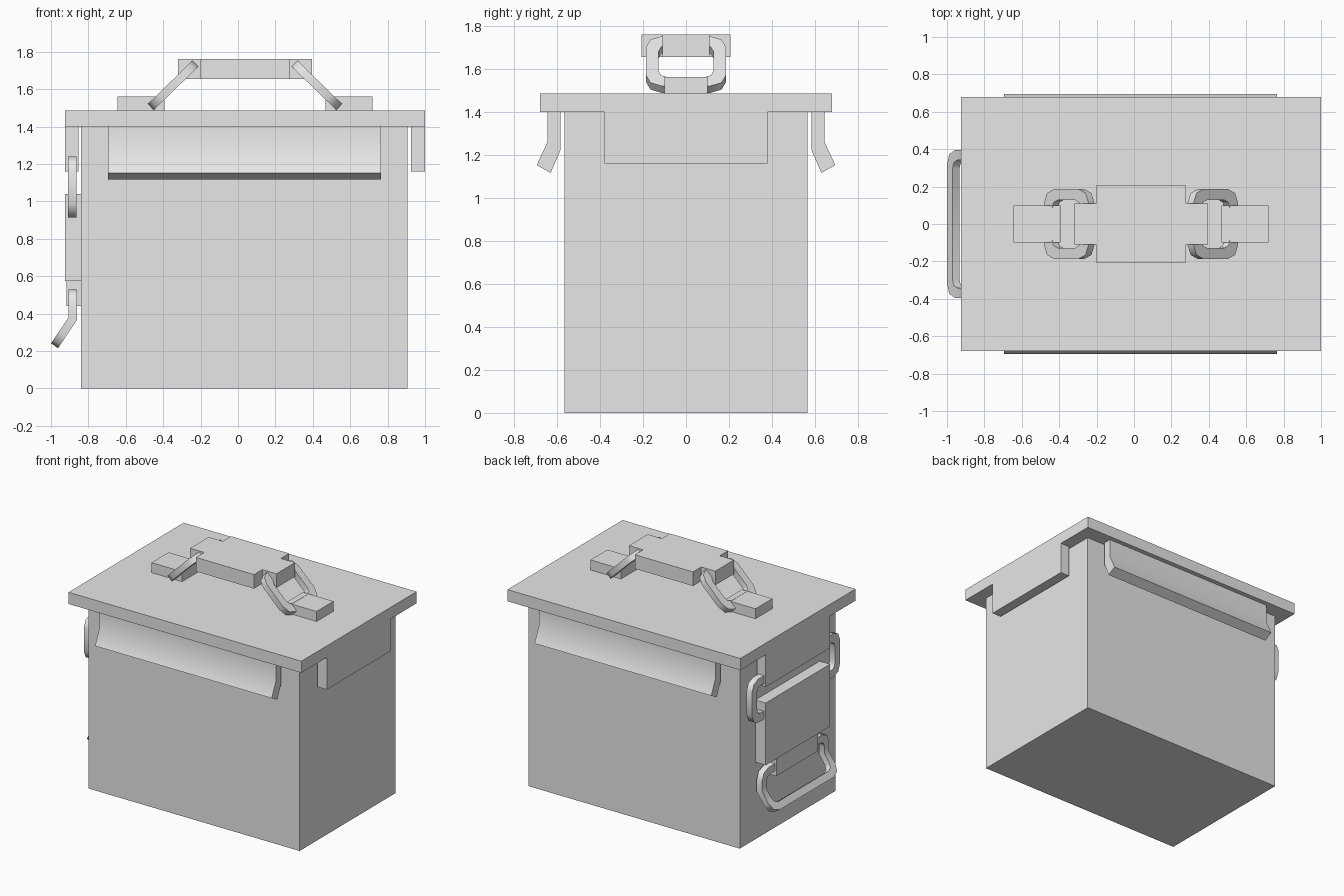
import bpy
import bmesh
from math import radians, cos, sin, pi
from mathutils import Vector

if "Cube" in bpy.data.objects:
    bpy.data.objects.remove(bpy.data.objects["Cube"], do_unlink=True)

grey = bpy.data.materials.new("plain_grey")
grey.use_nodes = True
grey.diffuse_color = (0.8, 0.8, 0.8, 1)
grey.node_tree.nodes["Principled BSDF"].inputs["Base Color"].default_value = (0.8, 0.8, 0.8, 1)


def finish(name, bm, smooth=None):
    bmesh.ops.recalc_face_normals(bm, faces=bm.faces)
    mesh = bpy.data.meshes.new(name)
    bm.to_mesh(mesh)
    bm.free()
    mesh.materials.append(grey)
    obj = bpy.data.objects.new(name, mesh)
    bpy.context.collection.objects.link(obj)
    if smooth:
        bpy.ops.object.select_all(action='DESELECT')
        obj.select_set(True)
        bpy.context.view_layer.objects.active = obj
        bpy.ops.object.shade_smooth_by_angle(angle=radians(smooth))
    return obj


def prism(name, outline, place, lo, hi, smooth=None):
    """Extrude a 2D outline from lo to hi; place maps (a, b, depth) to a point."""
    bm = bmesh.new()
    ends = [[bm.verts.new(place(a, b, d)) for a, b in outline] for d in (lo, hi)]
    n = len(outline)
    for ring in ends:
        bm.faces.new(ring)
    for i in range(n):
        j = (i + 1) % n
        bm.faces.new((ends[0][i], ends[0][j], ends[1][j], ends[1][i]))
    return finish(name, bm, smooth)


def box(name, x, y, z):
    outline = [(x[0], y[0]), (x[1], y[0]), (x[1], y[1]), (x[0], y[1])]
    return prism(name, outline, lambda a, b, d: (a, b, d), *z)


def ring(name, path, half, bar=0.06, thick=0.045, radius=0.075, steps=2):
    """Flat rounded loop, wide in y, whose length follows an (x, z) path."""
    pts = [Vector(p) for p in path]
    dist = [0]
    for a, b in zip(pts, pts[1:]):
        dist.append(dist[-1] + (b - a).length)
    length = dist[-1]

    def side(k):
        d = (pts[k + 1] - pts[k]).normalized()
        return Vector((-d.y, d.x))

    def place(u, v, w):
        k = 0
        while k < len(pts) - 2 and v > dist[k + 1] + 1e-5:
            k += 1
        t = (v - dist[k]) / (dist[k + 1] - dist[k])
        p = pts[k].lerp(pts[k + 1], t)
        n = side(k)
        if k + 2 < len(pts) and abs(v - dist[k + 1]) < 1e-4:
            m = (n + side(k + 1)).normalized()
            n = m / m.dot(n)
        p = p + n * w
        return (p.x, u, p.y)

    def loop(inset):
        r = radius - inset * 0.6
        h, lo, hi = half - inset, inset, length - inset
        out = []
        corners = ((h - r, hi - r, 0), (r - h, hi - r, 1), (r - h, lo + r, 2), (h - r, lo + r, 3))
        for cu, cv, q in corners:
            for s in range(steps + 1):
                a = (q + s / steps) * pi / 2
                out.append((cu + r * cos(a), cv + r * sin(a)))
            # extra leg points let the loop bend
            if q == 1:
                out += [(-h, d) for d in reversed(dist[1:-1])]
            if q == 3:
                out += [(h, d) for d in dist[1:-1]]
        return out

    bm = bmesh.new()
    outer, inner = loop(0), loop(bar)
    rails = [[bm.verts.new(place(u, v, w)) for u, v in pl]
             for pl, w in ((outer, -thick / 2), (outer, thick / 2),
                           (inner, thick / 2), (inner, -thick / 2))]
    n = len(outer)
    for k in range(4):
        a, b = rails[k], rails[(k + 1) % 4]
        for i in range(n):
            j = (i + 1) % n
            bm.faces.new((a[i], a[j], b[j], b[i]))
    return finish(name, bm, 50)


# Case and lid
box("case_body", (-0.84, 0.905), (-0.565, 0.565), (0, 1.40))
box("lid", (-0.925, 1.0), (-0.68, 0.68), (1.40, 1.487))

# Lid skirts: straight at the ends, flared along the long sides
box("left_skirt", (0.925, 1.0), (-0.38, 0.38), (1.16, 1.40))
box("right_skirt", (-0.925, -0.853), (-0.38, 0.38), (1.16, 1.40))
flare = [(0.583, 1.40), (0.645, 1.40), (0.645, 1.26), (0.695, 1.153), (0.63, 1.117), (0.583, 1.225)]
for name, s in (("front_skirt", -1), ("back_skirt", 1)):
    prism(name, flare, lambda a, b, d: (d, s * a, b), -0.695, 0.765, 40)

# Carrying handle: grip, two mounts and two slanted loops
MID = 0.0375
grip = [(0.24, 0.207), (0.24, 0.11), (0.357, 0.11)]
quarter = grip + [(x, -y) for x, y in reversed(grip)]
grip_outline = quarter + [(-x, -y) for x, y in quarter]
prism("handle_grip", grip_outline, lambda a, b, d: (MID + a, b, d), 1.655, 1.76)
for side, s in (("left", 1), ("right", -1)):
    xs = sorted((MID + s * 0.43, MID + s * 0.682))
    box(side + "_handle_mount", xs, (-0.10, 0.10), (1.487, 1.562))
    ring(side + "_handle_loop", [(MID + s * 0.503, 1.505), (MID + s * 0.265, 1.737)], 0.187)

# Latch on the right end: plate, lower tab, upper loop and bent pull
box("latch_plate", (-0.925, -0.84), (-0.38, 0.38), (0.575, 1.04))
box("latch_tab", (-0.918, -0.84), (-0.245, 0.245), (0.44, 0.575))
ring("latch_upper_loop", [(-0.887, 1.24), (-0.887, 0.915)], 0.52)
ring("latch_pull", [(-0.883, 0.53), (-0.883, 0.373), (-0.981, 0.228)], 0.395, bar=0.053)
